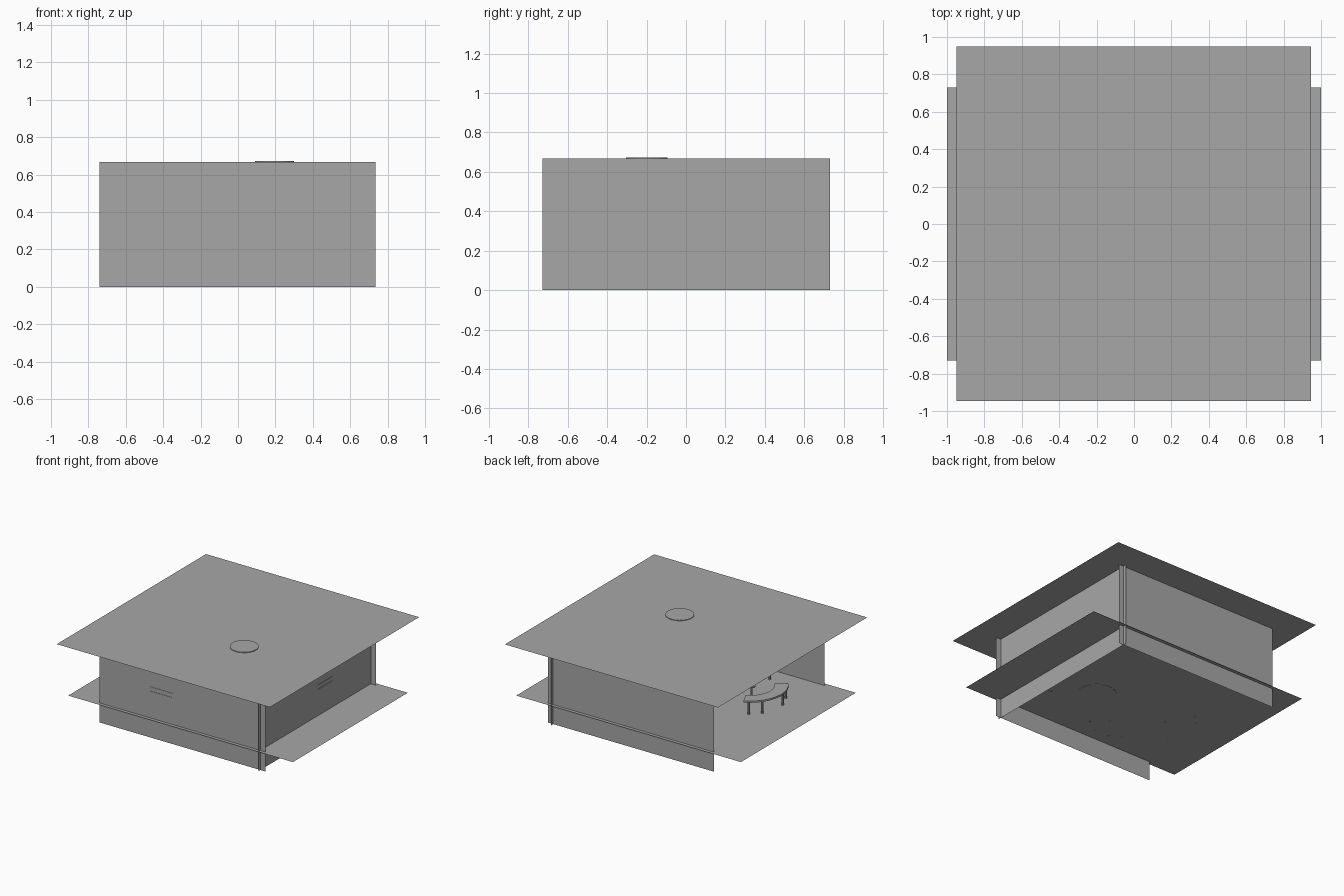
import bpy, bmesh, math
from mathutils import Vector

cube = bpy.data.objects.get("Cube")
if cube:
    bpy.data.objects.remove(cube, do_unlink=True)

grey = bpy.data.materials.new("plain_grey")
grey.use_nodes = True
grey.diffuse_color = (0.39, 0.39, 0.39, 1)
grey.node_tree.nodes["Principled BSDF"].inputs["Base Color"].default_value = (0.39, 0.39, 0.39, 1)

FLOOR, CEILING = 0.157, 0.667
SINK = 0.002  # furniture pokes just through the surface it rests on


def finish(name, bm):
    mesh = bpy.data.meshes.new(name)
    bm.to_mesh(mesh)
    bm.free()
    mesh.materials.append(grey)
    obj = bpy.data.objects.new(name, mesh)
    bpy.context.collection.objects.link(obj)
    return obj


def sheet(name, origin, u, v):
    """Flat rectangle spanned by two edge vectors."""
    o, u, v = Vector(origin), Vector(u), Vector(v)
    bm = bmesh.new()
    bm.faces.new([bm.verts.new(p) for p in (o, o + u, o + u + v, o + v)])
    return finish(name, bm)


def box(name, low, high):
    bm = bmesh.new()
    bmesh.ops.create_cube(bm, size=1)
    for vert in bm.verts:
        vert.co = [(a + b) / 2 + c * (b - a) for a, b, c in zip(low, high, vert.co)]
    return finish(name, bm)


def disc(name, x, y, z0, z1, radius, sides=24):
    bm = bmesh.new()
    bmesh.ops.create_cone(bm, cap_ends=True, segments=sides, radius1=radius,
                          radius2=radius, depth=z1 - z0)
    bmesh.ops.translate(bm, verts=bm.verts, vec=(x, y, (z0 + z1) / 2))
    return finish(name, bm)


def curved_bench(name, cx, cy, start, end, leg_angles):
    """Arc-shaped seat on slim legs."""
    inner, outer, steps = 0.18, 0.28, 10
    bm = bmesh.new()
    rows = []
    for i in range(steps + 1):
        a = math.radians(start + (end - start) * i / steps)
        rows.append([bm.verts.new((cx + r * math.cos(a), cy + r * math.sin(a), 0.257))
                     for r in (inner, outer)])
    faces = [bm.faces.new((p[0], p[1], q[1], q[0])) for p, q in zip(rows, rows[1:])]
    top = bmesh.ops.extrude_face_region(bm, geom=faces)["geom"]
    bmesh.ops.translate(bm, vec=(0, 0, 0.014),
                        verts=[g for g in top if isinstance(g, bmesh.types.BMVert)])
    bmesh.ops.recalc_face_normals(bm, faces=bm.faces)
    finish(name + "_seat", bm)
    for i, angle in enumerate(leg_angles):
        a = math.radians(angle)
        disc(f"{name}_leg_{i + 1}", cx + 0.26 * math.cos(a), cy + 0.26 * math.sin(a),
             FLOOR - SINK, 0.258, 0.009, 8)


# Room shell: floor, ceiling and three walls, open on one side
sheet("floor", (-1, -0.73, FLOOR), (2, 0, 0), (0, 1.46, 0))
sheet("ceiling", (-0.95, -0.947, CEILING), (1.897, 0, 0), (0, 1.897, 0))
for label, y in (("front", -0.702), ("back", 0.702)):
    sheet(label + "_wall", (-0.74, y, 0), (1.475, 0, 0), (0, 0, CEILING))
sheet("side_wall", (0.69, -0.727, 0), (0, 1.457, 0), (0, 0, CEILING))

# Shelves, their edges just showing through the walls
for i, z in enumerate((0.37, 0.405)):
    box(f"front_shelf_{i + 1}", (-0.285, -0.705, z), (-0.09, -0.64, z + 0.004))
    box(f"side_shelf_{i + 1}", (0.63, 0.03, z - 0.005), (0.693, 0.22, z))

# Seating corners
curved_bench("side_bench", -0.43, -0.2, 115, 222, (123, 145, 191, 218))
curved_bench("front_bench", -0.2, -0.35, 225, 325, (234, 256, 285, 314))
for i, (x, y) in enumerate(((-0.454, -0.186), (-0.135, -0.437))):
    disc(f"pedestal_{i + 1}", x, y, FLOOR - SINK, 0.27, 0.008, 8)
    disc(f"small_table_top_{i + 1}", x, y, 0.27, 0.28, 0.03)

# Round floor platform with a ceiling light above it
disc("round_platform", 0.2, -0.19, FLOOR - SINK, FLOOR + 0.02, 0.147, 32)
disc("ceiling_light", 0.195, -0.2, CEILING - 0.02, CEILING + 0.005, 0.105, 32)

# Corner counter
box("counter", (0.47, -0.64, FLOOR - SINK), (0.58, -0.37, 0.3))
